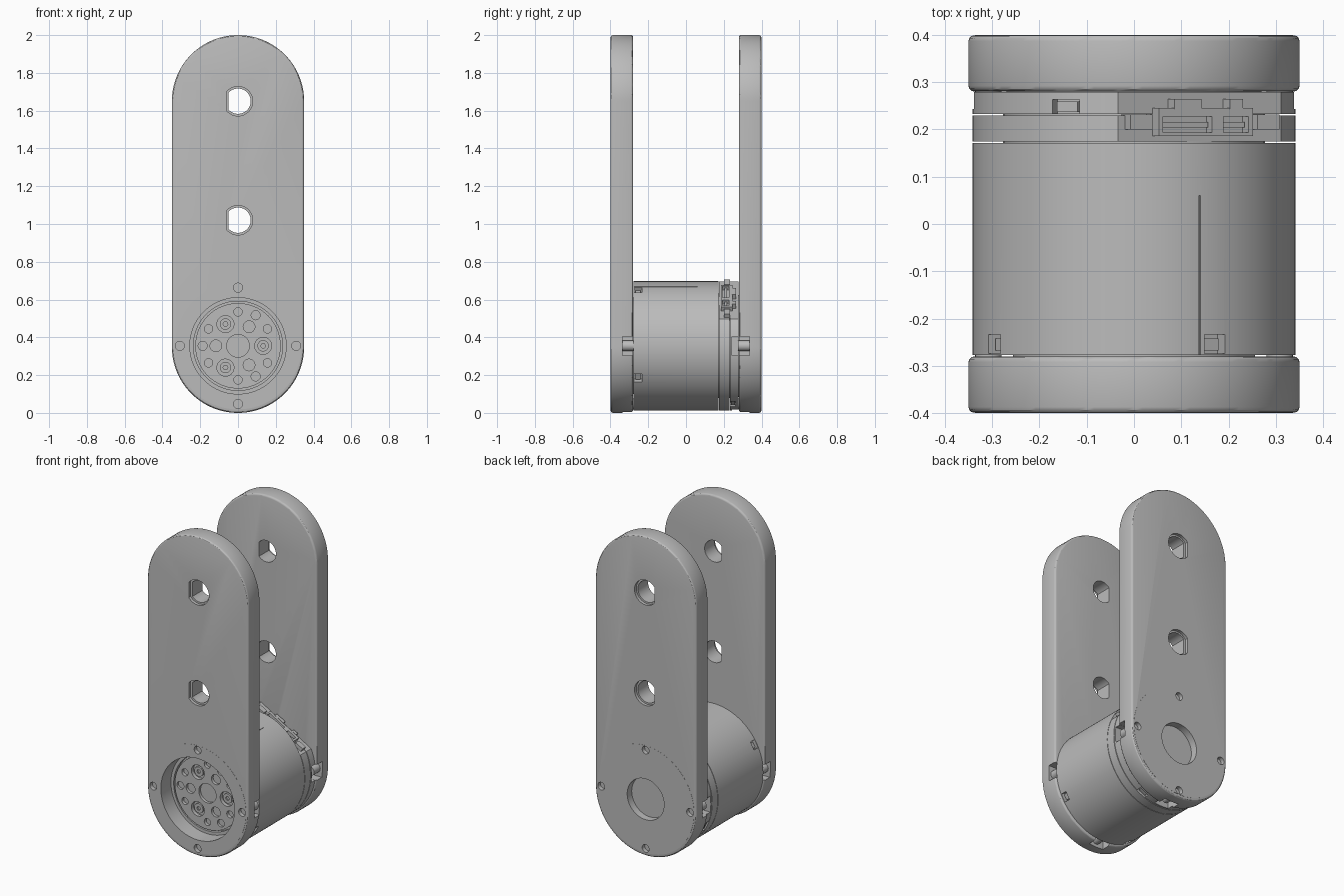
import bpy, bmesh
from math import cos, sin, pi, radians, acos
from mathutils import Matrix

if "Cube" in bpy.data.objects:
    bpy.data.objects.remove(bpy.data.objects["Cube"])

AXIS_Z = 0.355          # height of the motor axis
BODY_R = 0.342

grey = bpy.data.materials.new("satin grey")
grey.use_nodes = True
grey.diffuse_color = (0.5, 0.5, 0.5, 1)
grey.node_tree.nodes["Principled BSDF"].inputs["Base Color"].default_value = (0.5, 0.5, 0.5, 1)


def arc(r, a0, a1, n, x=0.0, z=0.0):
    return [(x + r * cos(a0 + (a1 - a0) * i / n), z + r * sin(a0 + (a1 - a0) * i / n)) for i in range(n + 1)]


def circle(r, x=0.0, z=AXIS_Z, n=48):
    return arc(r, 0, 2 * pi, n, x, z)[:-1]


def polar(radius, degrees):
    a = radians(degrees)
    return radius * cos(a), AXIS_Z + radius * sin(a)


def prism(name, profile, y0, y1):
    """Extrude an x-z profile along y."""
    bm = bmesh.new()
    face = bm.faces.new([bm.verts.new((x, y0, z)) for x, z in profile])
    ext = bmesh.ops.extrude_face_region(bm, geom=[face])
    moved = [v for v in ext["geom"] if isinstance(v, bmesh.types.BMVert)]
    bmesh.ops.translate(bm, verts=moved, vec=(0, y1 - y0, 0))
    bmesh.ops.recalc_face_normals(bm, faces=bm.faces)
    mesh = bpy.data.meshes.new(name)
    bm.to_mesh(mesh)
    bm.free()
    mesh.materials.append(grey)
    obj = bpy.data.objects.new(name, mesh)
    bpy.context.collection.objects.link(obj)
    return obj


def block(name, degrees, r0, r1, half, y0, y1, shift=0.0):
    """Box lying on a radial direction around the motor axis."""
    a = radians(degrees)
    corners = [(r0, shift - half), (r1, shift - half), (r1, shift + half), (r0, shift + half)]
    return prism(name, [(r * cos(a) - t * sin(a), AXIS_Z + r * sin(a) + t * cos(a)) for r, t in corners], y0, y1)


def apply(obj, mod):
    with bpy.context.temp_override(object=obj, active_object=obj, selected_objects=[obj]):
        bpy.ops.object.modifier_apply(modifier=mod.name)


def bevel(obj, width, segments=3):
    mod = obj.modifiers.new("bevel", 'BEVEL')
    mod.width, mod.segments, mod.limit_method = width, segments, 'ANGLE'
    mod.angle_limit = radians(50)
    apply(obj, mod)


def cut(obj, cutters):
    for cutter in cutters:
        mod = obj.modifiers.new("cut", 'BOOLEAN')
        mod.operation, mod.solver, mod.object = 'DIFFERENCE', 'EXACT', cutter
        apply(obj, mod)
        bpy.data.objects.remove(cutter)


def d_shape(r, flat, z):
    a = acos(flat / r)
    return arc(r, -pi + a, pi - a, 40, 0, z)


# Two matching rounded side plates with D holes, screw holes and edge pockets
def side_plate(name, s):
    face, inner = s * 0.399, s * 0.28
    outline = arc(0.35, 0, pi, 64, 0, 1.65) + arc(0.35, pi, 2 * pi, 64, 0, 0.35)
    plate = prism(name, outline, inner, face)
    bevel(plate, 0.012)
    flange = prism(name + "_flange", circle(0.336, n=96), s * 0.39, s * 0.4)
    cutters = []
    for z in (1.02, 1.65):
        cutters.append(prism("cutter", d_shape(0.067, 0.05, z), s * 0.2, s * 0.5))
        cutters.append(prism("cutter", d_shape(0.078, 0.062, z), s * 0.38, s * 0.5))
    for a in (0, 180, 270):
        cutters.append(block("cutter", a, 0.29, 0.4, 0.05, s * 0.2, s * 0.335))
        x, z = polar(0.308, a)
        prism(name + "_pocket_screw", circle(0.028, x, z, 24), s * 0.275, s * 0.34)
    for part in (plate, flange):
        holes = [prism("cutter", circle(0.024, *polar(0.308, a), 24), s * 0.375, s * 0.5)
                 for a in (0, 90, 180, 270)]
        # open bore in front, shallow recess behind
        if s < 0:
            holes.append(prism("cutter", circle(0.255, n=96), -0.5, -0.2))
        else:
            holes.append(prism("cutter", circle(0.128), 0.355, 0.5))
        cut(part, holes)
    cut(plate, cutters)


side_plate("front_plate", -1)
side_plate("back_plate", 1)

# Motor casing with four notches at the front rim and a fine seam
casing = prism("motor_casing", circle(BODY_R, n=128), -0.277, 0.171)
cut(casing, [block("cutter", a, 0.31, 0.4, 0.025, -0.274, -0.234) for a in (60, 150, 240, 330)]
    + [block("cutter", 66, 0.338, 0.4, 0.0015, -0.3, 0.06)])
for a in (60, 150, 240, 330):
    block("casing_clip", a, 0.30, 0.328, 0.017, -0.268, -0.242)
prism("motor_core", circle(0.27, n=96), -0.276, 0.3)

# Rear rings, cut flat where the socket sits
for name, y0, y1 in (("rear_ring", 0.174, 0.229), ("end_ring", 0.233, 0.279)):
    ring = prism(name, circle(BODY_R, n=128), y0, y1)
    cutters = [block("cutter", 60, 0.278, 0.4, 0.3, 0.1, 0.4)]
    if name == "end_ring":
        cutters += [block("cutter", a, 0.315, 0.4, 0.032, 0.225, 0.263) for a in (115, 205, 295)]
        cutters += [block("cutter", a, 0.29, 0.4, 0.05, 0.243, 0.3) for a in (0, 180, 270)]
    cut(ring, cutters)
prism("ring_spacer", circle(0.277, n=96), 0.168, 0.278)
for a in (115, 205, 295):
    block("end_ring_clip", a, 0.3, 0.335, 0.024, 0.237, 0.259)

# Socket block with two openings, and lugs at its ends
socket = block("socket", 60, 0.25, 0.305, 0.115, 0.186, 0.245)
cut(socket, [block("cutter", 60, 0.28, 0.4, h, 0.194, 0.227, t) for h, t in ((0.06, 0.045), (0.03, -0.073))])
for h, t in ((0.055, 0.045), (0.026, -0.073)):
    block("socket_pins", 60, 0.27, 0.295, h, 0.204, 0.216, t)
    block("socket_latch", 60, 0.26, 0.307, h * 0.6, 0.243, 0.264, t)
for t in (-0.155, 0.155):
    block("socket_lug", 60, 0.26, 0.3, 0.027, 0.2, 0.232, t)

# Output hub inside the front bore
bore_ring = prism("bore_ring", circle(0.256, n=96), -0.3, -0.274)
cut(bore_ring, [prism("cutter", circle(0.236, n=96), -0.4, -0.2)])
hub = prism("output_hub", circle(0.226, n=96), -0.303, -0.27)
hub_holes = [prism("cutter", circle(0.06), -0.4, -0.285)]
for count, start, dist, r, floor in ((6, 30, 0.18, 0.022, -0.283), (3, 60, 0.187, 0.024, -0.288),
                                     (3, 60, 0.117, 0.031, -0.285), (3, 0, 0.133, 0.045, -0.28)):
    for i in range(count):
        x, z = polar(dist, start + i * 360 / count)
        hub_holes.append(prism("cutter", circle(r, x, z, 24), -0.4, floor))
cut(hub, hub_holes)
for a in (0, 120, 240):
    x, z = polar(0.133, a)
    screw = prism("hub_screw", circle(0.03, x, z, 24), -0.295, -0.275)
    cut(screw, [prism("cutter", circle(0.013, x, z, 6), -0.4, -0.285)])

# Smooth curved sides, crisp edges
bpy.ops.object.select_all(action='DESELECT')
for obj in bpy.context.collection.objects:
    if obj.type == 'MESH' and obj.data.materials and obj.data.materials[0] == grey:
        obj.select_set(True)
        bpy.context.view_layer.objects.active = obj
bpy.ops.object.shade_smooth_by_angle(angle=radians(30))
